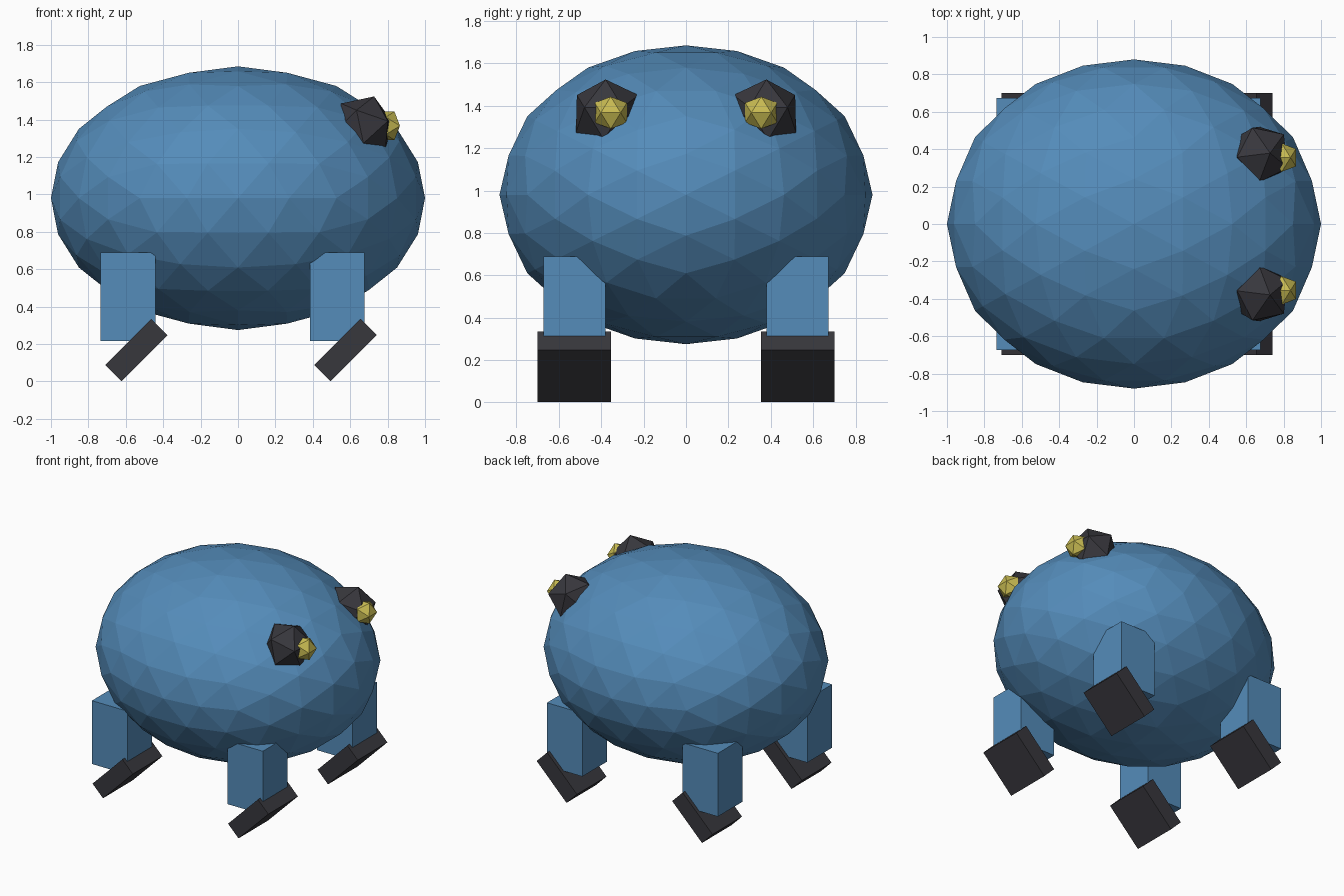
import bpy, bmesh, math
from mathutils import Vector, Euler

if "Cube" in bpy.data.objects:
    bpy.data.objects.remove(bpy.data.objects["Cube"])


def material(name, rgb):
    m = bpy.data.materials.new(name)
    m.diffuse_color = (*rgb, 1.0)
    m.use_nodes = True
    m.node_tree.nodes["Principled BSDF"].inputs["Base Color"].default_value = m.diffuse_color
    return m


BLUE = material("body blue", (0.089, 0.262, 0.491))
DARK = material("charcoal", (0.039, 0.038, 0.046))
GOLD = material("pupil yellow", (0.578, 0.497, 0.085))


def add_object(name, bm, mat, loc, rot=(0, 0, 0)):
    bmesh.ops.recalc_face_normals(bm, faces=bm.faces)
    me = bpy.data.meshes.new(name)
    bm.to_mesh(me)
    bm.free()
    me.materials.append(mat)
    ob = bpy.data.objects.new(name, me)
    ob.location = loc
    ob.rotation_euler = Euler([math.radians(a) for a in rot])
    bpy.context.collection.objects.link(ob)
    return ob


def ball(name, mat, loc, scale, shift, levels=0, rot=(0, 0, 0)):
    """Icosahedron with an edge centred on each axis, split and rounded per level."""
    phi = (1 + math.sqrt(5)) / 2
    bm = bmesh.new()
    for a in (-1, 1):
        for b in (-phi, phi):
            base = (0, a, b)
            for k in range(3):
                p = [base[(i + k) % 3] for i in range(3)]
                if shift:
                    p[0], p[1] = p[1], p[0]
                bm.verts.new(Vector(p).normalized())
    bmesh.ops.convex_hull(bm, input=bm.verts[:])
    for _ in range(levels):
        bmesh.ops.subdivide_edges(bm, edges=bm.edges[:], cuts=1, use_grid_fill=True)
        for v in bm.verts:
            v.co.normalize()
    bmesh.ops.scale(bm, vec=scale, verts=bm.verts)
    return add_object(name, bm, mat, loc, rot)


def box(name, mat, loc, size, rot=(0, 0, 0)):
    bm = bmesh.new()
    bmesh.ops.create_cube(bm, size=1)
    bmesh.ops.scale(bm, vec=size, verts=bm.verts)
    return add_object(name, bm, mat, loc, rot)


# Faceted egg-shaped body
ball("body", BLUE, (0, 0, 0.98), (1.0, 0.88, 0.705), False, levels=2)

for side, s in (("left", 1), ("right", -1)):
    # Eyes, tipped up and outward, with small pupils
    ball("eye_" + side, DARK, (0.67, s * 0.372, 1.362), (0.172,) * 3, True,
         rot=(0, -12, s * 7))
    ball("pupil_" + side, GOLD, (0.79, s * 0.355, 1.367), (0.089,) * 3, True)
    # Legs with tilted slab feet
    for end, x in (("front", 0.53), ("rear", -0.588)):
        box(f"leg_{end}_{side}", BLUE, (x, s * 0.527, 0.453), (0.292, 0.292, 0.472))
        box(f"foot_{end}_{side}", DARK, (x + 0.045, s * 0.527, 0.168),
            (0.348, 0.348, 0.122), rot=(0, -45, 0))
